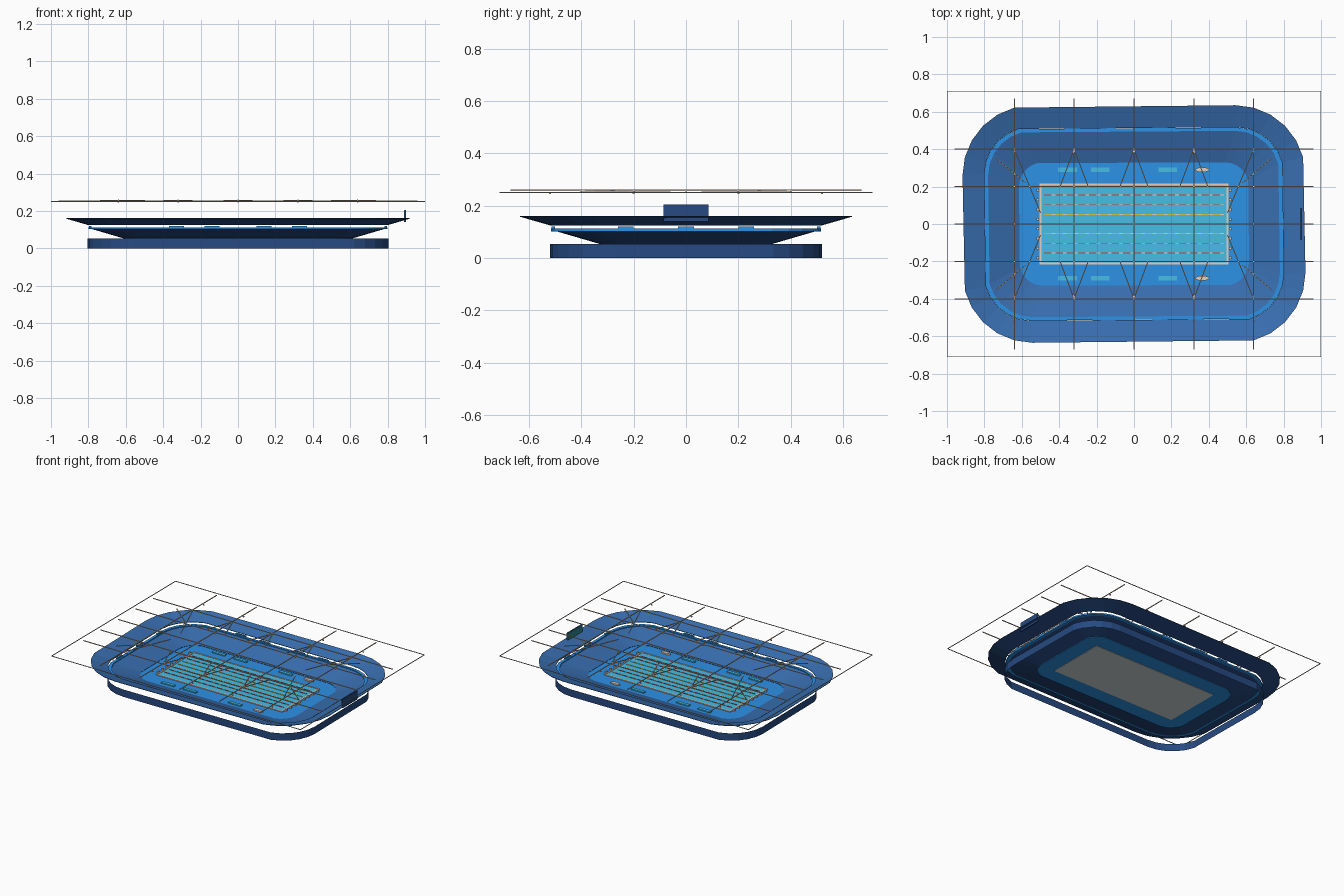
import bpy, bmesh, math
from mathutils import Vector

if "Cube" in bpy.data.objects:
    bpy.data.objects.remove(bpy.data.objects["Cube"])


def mat(name, hexcode):
    def lin(c):
        c /= 255
        return c / 12.92 if c <= 0.04045 else ((c + 0.055) / 1.055) ** 2.4
    m = bpy.data.materials.new(name)
    m.diffuse_color = (*[lin(int(hexcode[i:i + 2], 16)) for i in (0, 2, 4)], 1)
    m.use_nodes = True
    m.node_tree.nodes["Principled BSDF"].inputs["Base Color"].default_value = m.diffuse_color
    return m


STAND = mat("stand blue", "386EB0")
WALL = mat("wall navy", "264A82")
DECK = mat("deck blue", "2C92E6")
WATER = mat("water", "46BEE8")
CONCRETE = mat("pale concrete", "D0D8D8")
TAN = mat("warm cream", "EAD2BE")
STEEL = mat("roof steel", "B4B4AA")
RED = mat("rope red", "C8452F")
YELLOW = mat("rope yellow", "D8BC3C")
SCREEN = mat("screen teal", "2F8488")


def finish(name, bm, mats):
    me = bpy.data.meshes.new(name)
    bm.to_mesh(me)
    bm.free()
    for m in mats:
        me.materials.append(m)
    ob = bpy.data.objects.new(name, me)
    bpy.context.collection.objects.link(ob)
    return ob


def ring(hx, hy, r, z, n=6):
    """Rounded rectangle whose corners leave out their first arc point."""
    pts = []
    for k, (sx, sy) in enumerate(((1, 1), (-1, 1), (-1, -1), (1, -1))):
        for i in range(1, n + 1):
            a = math.radians(90 * (k + i / n))
            pts.append((sx * (hx - r) + r * math.cos(a), sy * (hy - r) + r * math.sin(a), z))
    return pts


def loft(name, rings, mats, closed=False, caps=False):
    """Skin a list of rings; a second material goes on faces that do not look up."""
    bm = bmesh.new()
    vs = [[bm.verts.new(p) for p in r] for r in rings]
    n = len(vs[0])
    pairs = list(zip(vs, vs[1:])) + ([(vs[-1], vs[0])] if closed else [])
    for a, b in pairs:
        for i in range(n):
            j = (i + 1) % n
            bm.faces.new((a[i], a[j], b[j], b[i]))
    if caps:
        bm.faces.new(vs[0][::-1])
        bm.faces.new(vs[-1])
    if closed or caps:
        bmesh.ops.recalc_face_normals(bm, faces=bm.faces)
    bm.normal_update()
    if len(mats) > 1:
        for f in bm.faces:
            f.material_index = 0 if f.normal.z > 0.3 else 1
    return finish(name, bm, mats)


def add_box(bm, c, s, index=0):
    vs = bmesh.ops.create_cube(bm, size=1)["verts"]
    for v in vs:
        v.co = [c[i] + v.co[i] * s[i] for i in range(3)]
    for f in {f for v in vs for f in v.link_faces}:
        f.material_index = index


def boxes(name, items, mats):
    bm = bmesh.new()
    for it in items:
        add_box(bm, *it)
    return finish(name, bm, mats)


def rods(name, segs, w, m):
    """Thin square bars between pairs of points."""
    bm = bmesh.new()
    for p, q in segs:
        p, q = Vector(p), Vector(q)
        d = q - p
        rot = d.to_track_quat('X', 'Z').to_matrix()
        for v in bmesh.ops.create_cube(bm, size=1)["verts"]:
            v.co = (p + q) / 2 + rot @ Vector((v.co.x * d.length, v.co.y * w, v.co.z * w))
    return finish(name, bm, [m])


def stand(name, outer, inner):
    """Sloped seating bowl with a darker underside."""
    lower = [(x, y, z - .003) for x, y, z in inner], [(x, y, z - .003) for x, y, z in outer]
    return loft(name, [outer, inner, *lower], [STAND, WALL], closed=True)


# Outer wall, seating bowls and concourse
loft("outer_wall", [ring(.805, .52, .25, 0), ring(.805, .52, .25, .053)], [WALL])
stand("lower_stand", ring(.785, .502, .24, .107), ring(.615, .33, .13, .057))
stand("upper_stand", ring(.917, .635, .375, .161), ring(.80, .517, .25, .127))
loft("concourse", [ring(.80, .516, .25, .102), ring(.80, .516, .25, .112),
                   ring(.78, .498, .24, .112), ring(.78, .498, .24, .102)], [DECK], closed=True)

# Pool deck, basin and water
loft("pool_deck", [ring(.615, .33, .13, .05), ring(.615, .33, .13, .055)], [DECK], caps=True)
boxes("pool_basin", [((0, 0, .052), (1.0, .43, .010))], [CONCRETE])
boxes("water", [((0, 0, .0575), (.99, .42, .003))], [WATER])
boxes("pool_rim", [((0, s * .211, .0585), (1.012, .010, .006)) for s in (-1, 1)] +
      [((s * .501, 0, .0585), (.010, .412, .006)) for s in (-1, 1)], [TAN])

# Lane ropes: runs of alternating floats
ropes = []
for k in range(-3, 4):
    tint = 2 if abs(k) < 2 else 1
    for i in range(48):
        ropes.append(((-.48 + (i + .5) * .02, k * .0515, .0605), (.02, .005, .003),
                      0 if i % 3 == 2 else tint))
boxes("lane_ropes", ropes, [TAN, RED, YELLOW])
boxes("starting_blocks", [((s * .514, (k + .5) * .0515, .062), (.012, .014, .012))
                          for s in (-1, 1) for k in range(-4, 4)], [TAN])

# Deck benches, tubs and concourse kiosks
boxes("deck_benches", [((x, s * .29, .059), (.10, .022, .008))
                       for s in (-1, 1) for x in (-.355, -.18, .18)], [WATER])
for s in (-1, 1):
    bpy.ops.mesh.primitive_cylinder_add(vertices=16, radius=.5, depth=.01, location=(.365, s * .29, .06))
    ob = bpy.context.object
    ob.name = "tub"
    ob.scale = (.075, .026, 1)
    ob.data.materials.append(TAN)
boxes("concourse_kiosks", [((s * .79, y, .1155), (.012, .06, .009))
                           for s in (-1, 1) for y in (-.23, 0, .23)] +
      [((x, s * .507, .1155), (.08, .012, .009))
       for s in (-1, 1) for x in (-.33, -.14, .14, .33)], [DECK])

# Scoreboard with a screen facing the pool
boxes("scoreboard", [((.895, 0, .1725), (.008, .17, .065))], [WALL])
boxes("scoreboard_screen", [((.8895, 0, .1725), (.003, .166, .061))], [SCREEN])

# Roof outline, girders and braces
c = [(-.998, -.71, .25), (.998, -.71, .25), (.998, .71, .25), (-.998, .71, .25)]
rods("roof_outline", list(zip(c, c[1:] + c[:1])), .004, STEEL)
rods("cross_girders", [((x, -.67, .259), (x, .67, .259))
                       for x in (-.64, -.32, 0, .32, .64)], .005, TAN)
rods("long_girders", [((-.96, y, .254), (.96, y, .254))
                      for y in (-.4, -.2, 0, .2, .4)], .005, TAN)
rods("roof_braces", [((x, s * .4, .256), (x + d * .075, s * .2, .256))
                     for s in (-1, 1) for x in (-.32, 0, .32) for d in (-1, 1)] +
     [((sx * .64, sy * .4, .256), (sx * .5, sy * .06, .256))
      for sx in (-1, 1) for sy in (-1, 1)] +
     [((sx * .735, sy * .35, .256), (sx * .58, sy * .22, .256))
      for sx in (-1, 1) for sy in (-1, 1)], .005, TAN)
boxes("roof_lamps", [((x, s * y, .247), (.008, .008, .006))
                     for x in (-.64, -.32, 0, .32, .64) for y in (.2, .52) for s in (-1, 1)], [TAN])
